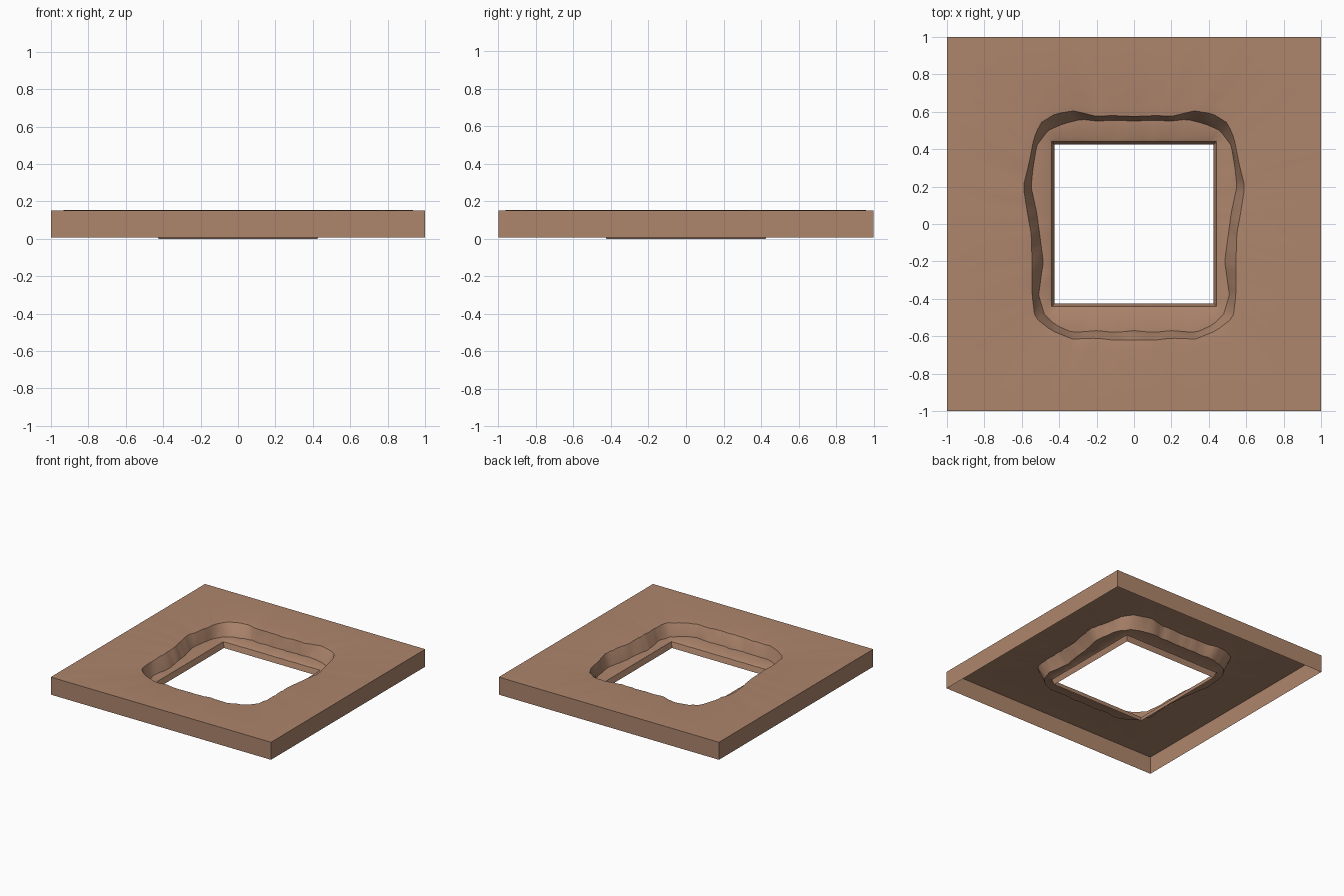
import bpy, bmesh, math, random

if "Cube" in bpy.data.objects:
    bpy.data.objects.remove(bpy.data.objects["Cube"])
random.seed(4)
N = 128  # points around every ring

# Right halves of the wobbly pit outlines, from back (+y) to front (-y); mirrored in x
RIM = [(0, .575), (.12, .58), (.2, .575), (.32, .605), (.42, .59), (.5, .54), (.535, .46), (.56, .33),
       (.592, .2), (.57, .06), (.55, -.05), (.545, -.2), (.545, -.38), (.53, -.5), (.44, -.57),
       (.33, -.615), (.2, -.61), (.12, -.62), (0, -.62)]
FOOT = [(0, .55), (.1, .555), (.2, .55), (.28, .56), (.38, .535), (.46, .5), (.52, .42), (.54, .3),
        (.55, .2), (.52, .06), (.505, -.05), (.485, -.2), (.51, -.38), (.48, -.48), (.42, -.54),
        (.33, -.58), (.2, -.57), (.1, -.58), (0, -.57)]


def outline_radius(pts, a):
    """Radius of a mirrored outline in direction a, by ray-segment crossing."""
    dx, dy = abs(math.cos(a)), math.sin(a)
    for (x1, y1), (x2, y2) in zip(pts, pts[1:]):
        c1, c2 = dx * y1 - dy * x1, dx * y2 - dy * x2
        if c1 >= -1e-9 and c2 <= 1e-9 and c1 - c2 > 1e-9:
            t = c1 / (c1 - c2)
            return math.hypot(x1 + (x2 - x1) * t, y1 + (y2 - y1) * t)
    return pts[0][1]


angles = [2 * math.pi * i / N for i in range(N)]
square = lambda s: [s / max(abs(math.cos(a)), abs(math.sin(a))) for a in angles]
rim = [outline_radius(RIM, a) for a in angles]
foot = [outline_radius(FOOT, a) for a in angles]
scaled = lambda r, k: [v * k for v in r]
mid = [r * .45 + f * .55 + random.uniform(-.006, .006) for r, f in zip(rim, foot)]

# (radii, height, height jitter) from the skirt bottom inwards to the hole
rings = [(square(1), .008, 0), (square(1), .152, 0), (scaled(rim, 1.08), .154, .001),
         (rim, .149, .003), (mid, .10, .006), (foot, .055, .003),
         (square(.455), .05, .001), (square(.44), .043, .001), (square(.425), 0, 0)]

bm = bmesh.new()
loops = []
for radii, z, j in rings:
    loops.append([bm.verts.new((r * math.cos(a), r * math.sin(a), z + random.uniform(-j, j)))
                  for r, a in zip(radii, angles)])
for lo, hi in zip(loops, loops[1:]):
    for i in range(N):
        k = (i + 1) % N
        bm.faces.new((lo[i], lo[k], hi[k], hi[i]))

me = bpy.data.meshes.new("dirt_floor_with_pit")
bm.to_mesh(me)
bm.free()
floor = bpy.data.objects.new("dirt_floor_with_pit", me)
bpy.context.collection.objects.link(floor)

# One earthy colour
mat = bpy.data.materials.new("brown earth")
mat.diffuse_color = (.42, .235, .15, 1)
mat.use_nodes = True
mat.node_tree.nodes["Principled BSDF"].inputs["Base Color"].default_value = mat.diffuse_color
me.materials.append(mat)

bpy.context.view_layer.objects.active = floor
floor.select_set(True)
bpy.ops.object.shade_smooth_by_angle(angle=math.radians(35))
